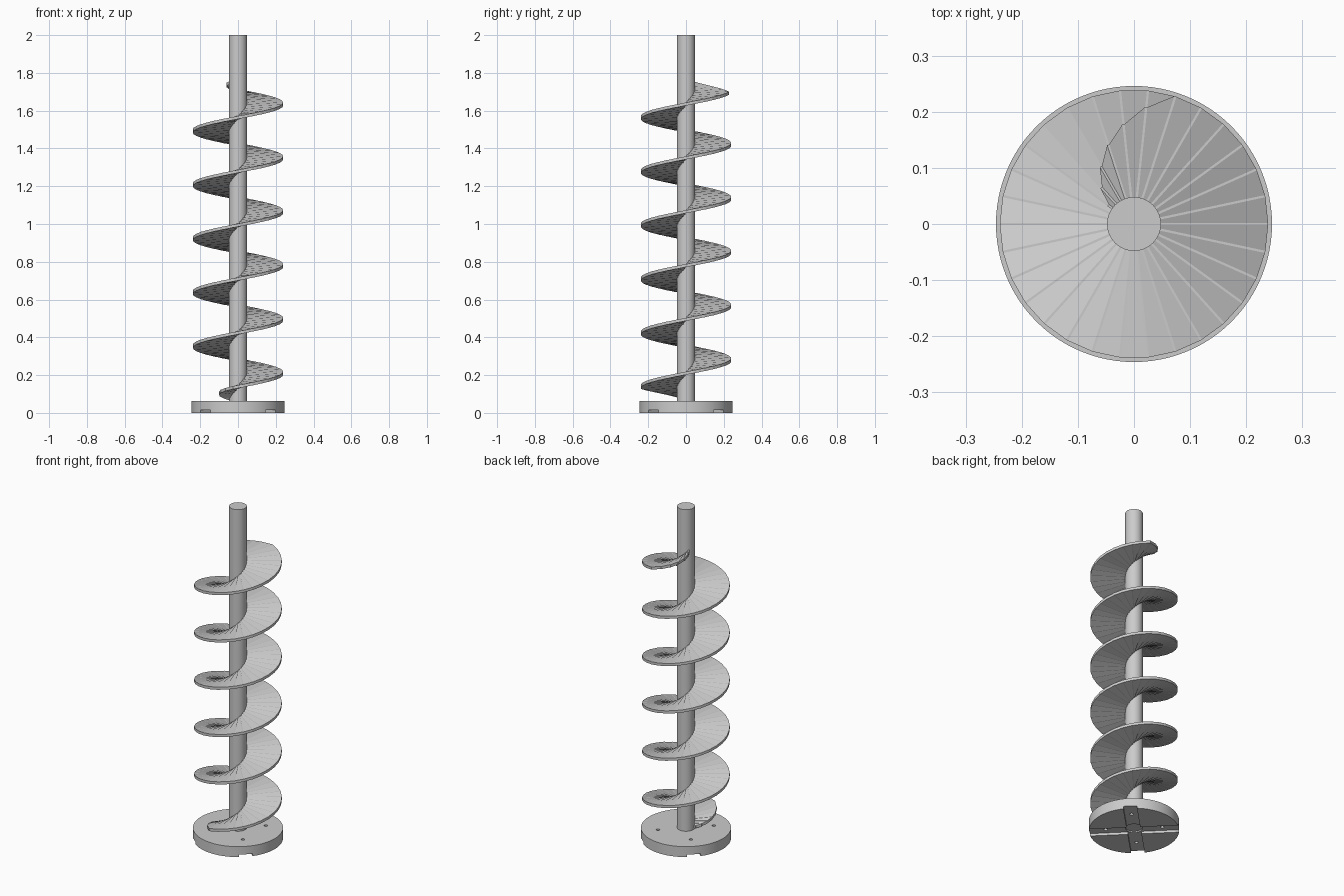
import bpy, bmesh
from math import radians, cos, sin, pi

cube = bpy.data.objects.get("Cube")
if cube:
    bpy.data.objects.remove(cube, do_unlink=True)

grey = bpy.data.materials.new("plain grey")
grey.use_nodes = True
grey.diffuse_color = (0.6, 0.6, 0.6, 1)
grey.node_tree.nodes["Principled BSDF"].inputs["Base Color"].default_value = (0.6, 0.6, 0.6, 1)


def cylinder(name, radius, low, high, x=0, y=0, sides=64):
    bpy.ops.mesh.primitive_cylinder_add(vertices=sides, radius=radius, depth=high - low,
                                        location=(x, y, (low + high) / 2))
    obj = bpy.context.object
    obj.name = name
    obj.data.materials.append(grey)
    return obj


def cut(target, cutter):
    mod = target.modifiers.new("cut", 'BOOLEAN')
    mod.operation = 'DIFFERENCE'
    mod.solver = 'EXACT'
    mod.object = cutter
    bpy.context.view_layer.objects.active = target
    bpy.ops.object.modifier_apply(modifier=mod.name)
    bpy.data.objects.remove(cutter, do_unlink=True)


def smooth(obj):
    bpy.ops.object.select_all(action='DESELECT')
    obj.select_set(True)
    bpy.context.view_layer.objects.active = obj
    bpy.ops.object.shade_smooth_by_angle(angle=radians(30))


# Round base with diagonal channels underneath, screw holes and a shaft socket
base = cylinder("base", 0.246, 0, 0.063, sides=96)
for turn in (45, 135):
    bpy.ops.mesh.primitive_cube_add(size=1, rotation=(0, 0, radians(turn)))
    channel = bpy.context.object
    channel.scale = (0.6, 0.074, 0.03)
    cut(base, channel)
for k in range(4):
    a = radians(45 + 90 * k)
    cut(base, cylinder("screw_hole", 0.01, -0.1, 0.2, 0.155 * cos(a), 0.155 * sin(a), 20))
cut(base, cylinder("socket", 0.046, -0.1, 0.035))
smooth(base)

# Central shaft, set back a little inside its socket
shaft = cylinder("shaft", 0.048, 0.022, 2)
smooth(shaft)

# Spiral flight: narrow level treads joined by ramps, tapering at both ends
STEP, FIRST, LAST = 12, -168, 1944
PITCH, THICK, TREAD = 0.285, 0.016, 0.004
INNER, OUTER = 0.034, 0.239

bm = bmesh.new()
previous = None
for angle in range(FIRST, LAST + 1, STEP):
    a = radians(angle)
    z = 0.21 + PITCH * a / (2 * pi)
    steps_from_end = min(angle - FIRST, LAST - angle) / STEP
    reach = min(OUTER, 0.057 + 0.0305 * steps_from_end)
    for side in (-TREAD / 2, TREAD / 2):
        section = []
        for r, dz in ((INNER, -1), (reach, -1), (reach, 1), (INNER, 1)):
            section.append(bm.verts.new((r * cos(a) - side * sin(a),
                                         r * sin(a) + side * cos(a),
                                         z + dz * THICK / 2)))
        if previous:
            for i in range(4):
                j = (i + 1) % 4
                bm.faces.new((previous[i], previous[j], section[j], section[i]))
        else:
            bm.faces.new(section)
        previous = section
bm.faces.new(previous)
bmesh.ops.recalc_face_normals(bm, faces=bm.faces)
mesh = bpy.data.meshes.new("spiral_flight")
bm.to_mesh(mesh)
bm.free()
mesh.materials.append(grey)
flight = bpy.data.objects.new("spiral_flight", mesh)
bpy.context.collection.objects.link(flight)
